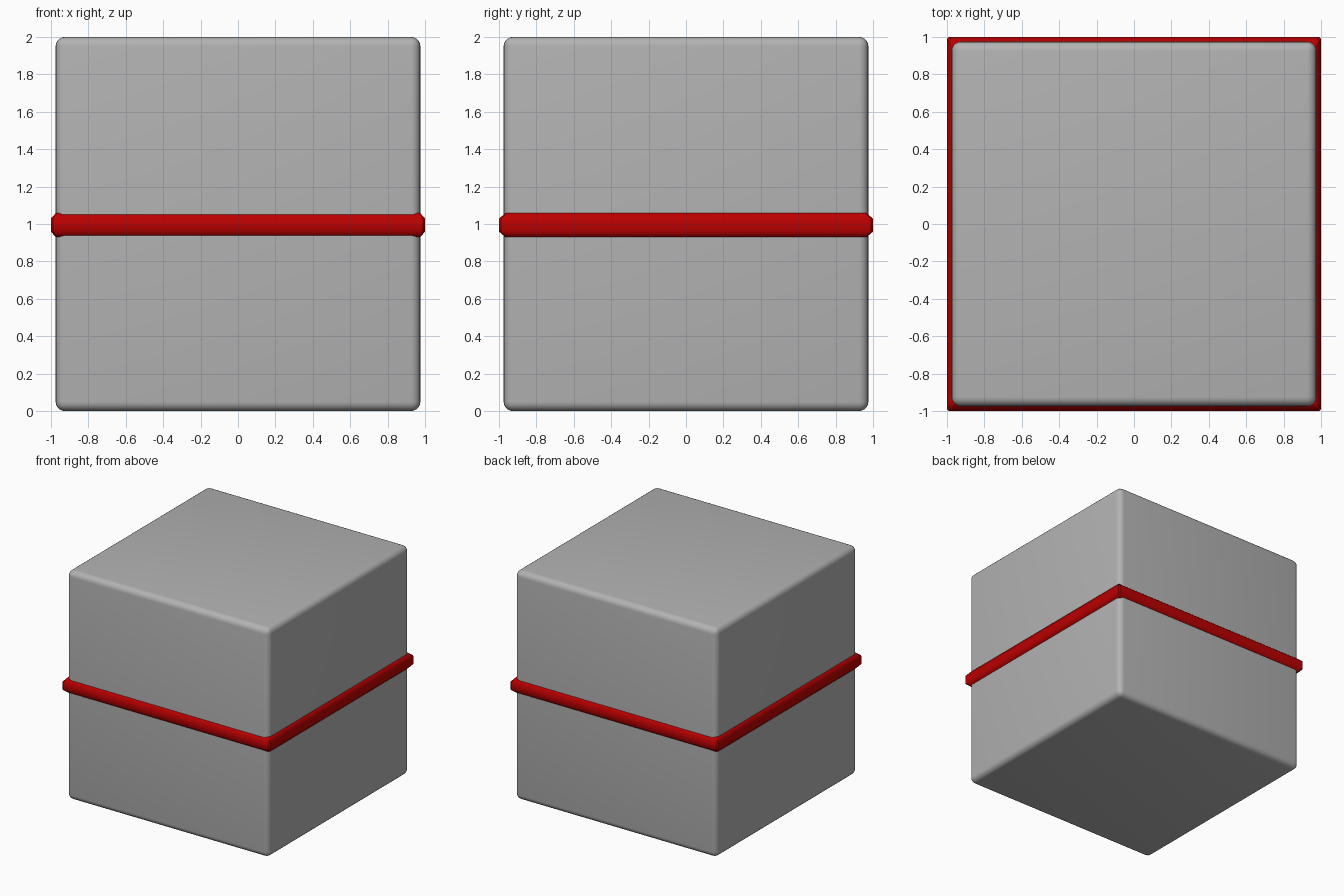
import bpy, bmesh
from math import radians

if "Cube" in bpy.data.objects:
    bpy.data.objects.remove(bpy.data.objects["Cube"])


def finish(name, bm, angle, color):
    bmesh.ops.recalc_face_normals(bm, faces=bm.faces)
    mesh = bpy.data.meshes.new(name)
    bm.to_mesh(mesh)
    bm.free()
    obj = bpy.data.objects.new(name, mesh)
    bpy.context.collection.objects.link(obj)
    bpy.ops.object.select_all(action='DESELECT')
    obj.select_set(True)
    bpy.context.view_layer.objects.active = obj
    bpy.ops.object.shade_smooth_by_angle(angle=radians(angle))
    mat = bpy.data.materials.new(name + "_color")
    mat.diffuse_color = (*color, 1)
    mat.use_nodes = True
    mat.node_tree.nodes["Principled BSDF"].inputs["Base Color"].default_value = mat.diffuse_color
    mesh.materials.append(mat)
    return obj


# Body: dark grey rounded box
bm = bmesh.new()
bmesh.ops.create_cube(bm, size=1)
for v in bm.verts:
    v.co = (v.co.x * 1.95, v.co.y * 1.95, v.co.z * 2 + 1)
bmesh.ops.bevel(bm, geom=bm.edges[:], offset=0.05, segments=5,
                profile=0.5, affect='EDGES')
finish("body", bm, 40, (0.45, 0.45, 0.45))

# Band: eight-sided profile swept around the square, corners slightly clipped
# Each profile point is (half width x, half width y, height offset)
profile = [(1.0, 1.0, -0.035), (1.0, 1.0, 0.035),
           (0.975, 0.965, 0.064), (0.92, 0.92, 0.064),
           (0.89, 0.89, 0.04), (0.89, 0.89, -0.04),
           (0.92, 0.92, -0.064), (0.975, 0.965, -0.064)]
clip = 0.01
# Two rings per corner: (sign x, sign y, clip x, clip y)
corners = [(-1, -1, 0, clip), (-1, -1, clip, 0), (1, -1, clip, 0), (1, -1, 0, clip),
           (1, 1, 0, clip), (1, 1, clip, 0), (-1, 1, clip, 0), (-1, 1, 0, clip)]
bm = bmesh.new()
rings = [[bm.verts.new((sx * (px - cx), sy * (py - cy), 0.994 + pz))
          for px, py, pz in profile] for sx, sy, cx, cy in corners]
n = len(profile)
for c in range(len(rings)):
    a, b = rings[c], rings[(c + 1) % len(rings)]
    for i in range(n):
        j = (i + 1) % n
        bm.faces.new((a[i], b[i], b[j], a[j]))
band = finish("band", bm, 65, (0.5, 0.0, 0.0))

# Keep the corner joints crisp while the bar itself is smooth
for e in band.data.edges:
    if e.vertices[0] // n == e.vertices[1] // n:
        e.use_edge_sharp = True
